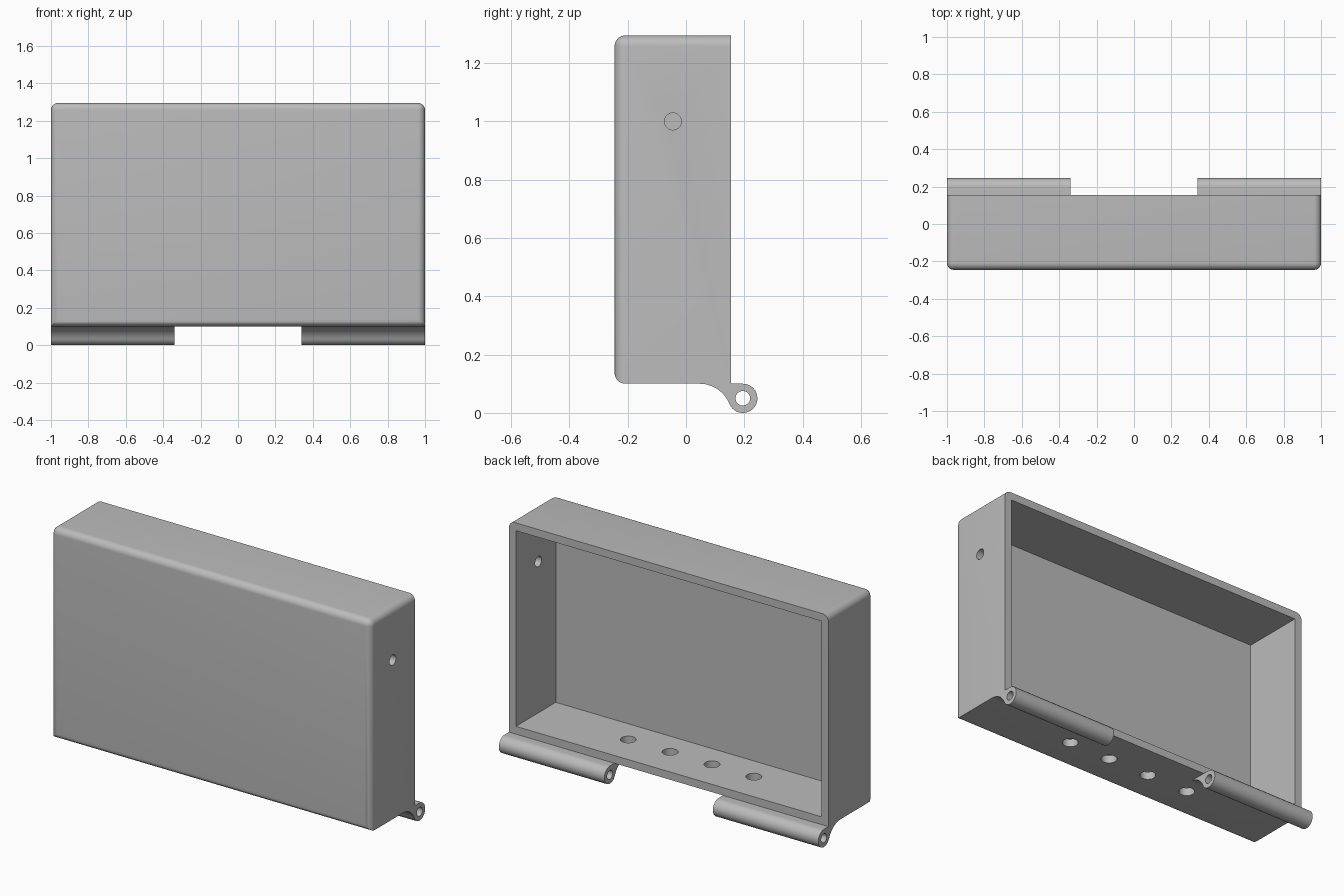
import bpy, bmesh
from math import pi, sin, cos, sqrt, atan2, radians
from mathutils import Matrix

if "Cube" in bpy.data.objects:
    bpy.data.objects.remove(bpy.data.objects["Cube"], do_unlink=True)

GREY = (0.5, 0.5, 0.5, 1.0)
mat = bpy.data.materials.new("grey plastic")
mat.use_nodes = True
mat.diffuse_color = GREY
mat.node_tree.nodes["Principled BSDF"].inputs["Base Color"].default_value = GREY

FRONT, BACK = -0.245, 0.155
BOTTOM, TOP = 0.10, 1.295
WALL = 0.044
MID_Y = (FRONT + BACK) / 2


def finish(name, bm):
    bmesh.ops.recalc_face_normals(bm, faces=bm.faces)
    mesh = bpy.data.meshes.new(name)
    bm.to_mesh(mesh)
    bm.free()
    mesh.materials.append(mat)
    obj = bpy.data.objects.new(name, mesh)
    bpy.context.collection.objects.link(obj)
    return obj


def block(x0, x1, y0, y1, z0, z1):
    bm = bmesh.new()
    bmesh.ops.create_cube(bm, size=1, matrix=Matrix.LocRotScale(
        ((x0 + x1) / 2, (y0 + y1) / 2, (z0 + z1) / 2), None,
        (x1 - x0, y1 - y0, z1 - z0)))
    return bm


def rod(name, radius, length, location, axis):
    bm = bmesh.new()
    turn = Matrix.Rotation(pi / 2, 4, "Y") if axis == "X" else Matrix()
    bmesh.ops.create_cone(bm, cap_ends=True, segments=48, radius1=radius,
                          radius2=radius, depth=length,
                          matrix=Matrix.Translation(location) @ turn)
    return finish(name, bm)


def cut(target, cutter):
    mod = target.modifiers.new("cut", "BOOLEAN")
    mod.operation = "DIFFERENCE"
    mod.solver = "EXACT"
    mod.object = cutter
    select(target)
    bpy.ops.object.modifier_apply(modifier=mod.name)
    bpy.data.objects.remove(cutter, do_unlink=True)


def select(obj):
    bpy.ops.object.select_all(action="DESELECT")
    obj.select_set(True)
    bpy.context.view_layer.objects.active = obj


def smooth(obj):
    select(obj)
    bpy.ops.object.shade_smooth_by_angle(angle=radians(30))


# Shell: rounded around the front face and along the two top corners
bm = block(-1, 1, FRONT, BACK, BOTTOM, TOP)


def is_rounded(edge):
    a, b = (v.co for v in edge.verts)
    on_front = a.y < 0 and b.y < 0
    top_corner = abs(a.y - b.y) > 0.1 and a.z > 1
    return on_front or top_corner


bmesh.ops.bevel(bm, geom=[e for e in bm.edges if is_rounded(e)],
                offset=0.037, segments=8, profile=0.5, affect="EDGES")
shell = finish("box_shell", bm)

# Open cavity at the back
cut(shell, finish("cavity_cutter", block(
    -1 + WALL, 1 - WALL, FRONT + WALL, BACK + 0.1, BOTTOM + WALL, TOP - WALL)))

# Four holes in the floor and one in the left wall
for i in range(4):
    x = (i - 1.5) * 0.262
    cut(shell, rod("floor_hole_cutter", 0.041, 0.2, (x, MID_Y, BOTTOM), "Z"))
cut(shell, rod("side_hole_cutter", 0.029, 0.2, (1, MID_Y, 1.0), "X"))
smooth(shell)

# Hinge knuckles: barrel blended into the floor by a concave fillet
PIN_Y, PIN_Z, BARREL = 0.195, 0.05, 0.05
FILLET = 0.11
fillet_z = BOTTOM - FILLET
fillet_y = PIN_Y - sqrt((FILLET + BARREL) ** 2 - (PIN_Z - fillet_z) ** 2)
tangent = atan2(PIN_Z - fillet_z, PIN_Y - fillet_y)


def arc(cy, cz, radius, start, end, steps):
    angles = [start + (end - start) * i / steps for i in range(steps + 1)]
    return [(cy + radius * cos(a), cz + radius * sin(a)) for a in angles]


profile = arc(fillet_y, fillet_z, FILLET, pi / 2, tangent, 14)
profile += arc(PIN_Y, PIN_Z, BARREL, tangent - pi, pi / 2, 32)[1:]
profile.append((BACK, BOTTOM))

for side, name in ((1, "left_hinge"), (-1, "right_hinge")):
    bm = bmesh.new()
    face = bm.faces.new([bm.verts.new((side * 0.34, y, z)) for y, z in profile])
    out = bmesh.ops.extrude_face_region(bm, geom=[face], use_keep_orig=True)
    moved = [v for v in out["geom"] if isinstance(v, bmesh.types.BMVert)]
    bmesh.ops.translate(bm, verts=moved, vec=(side * 0.66, 0, 0))
    hinge = finish(name, bm)
    cut(hinge, rod("pin_cutter", 0.025, 1, (side * 0.67, PIN_Y, PIN_Z), "X"))
    smooth(hinge)
